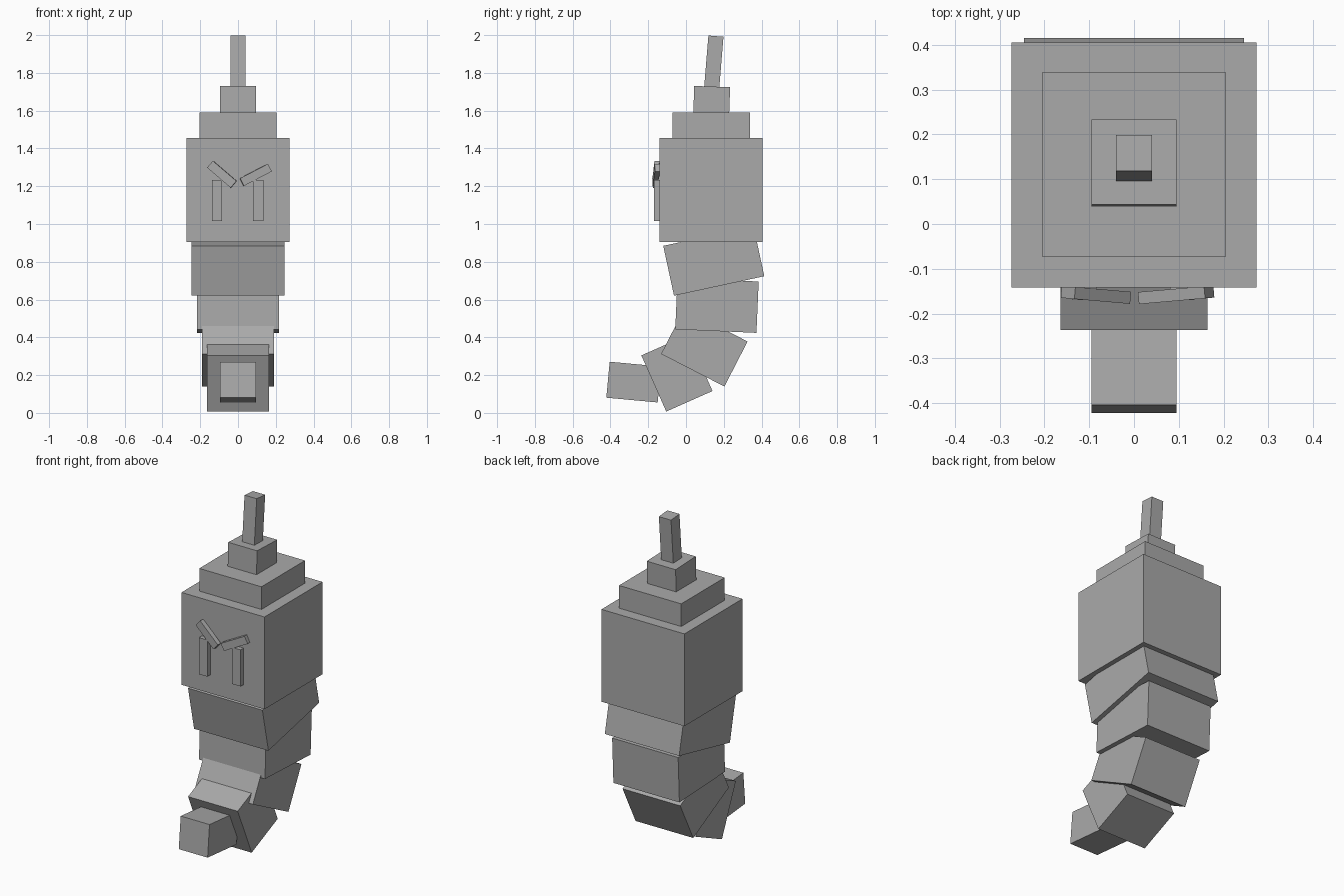
import bpy
import math

old = bpy.data.objects.get("Cube")
if old:
    bpy.data.objects.remove(old, do_unlink=True)

# Single flat grey
GREY = (0.4, 0.4, 0.4, 1.0)
grey = bpy.data.materials.new("plain grey")
grey.diffuse_color = GREY
grey.use_nodes = True
grey.node_tree.nodes["Principled BSDF"].inputs["Base Color"].default_value = GREY


def box(name, center, size, rot=(0, 0, 0)):
    """Flat shaded box with its full size and its rotation in degrees."""
    bpy.ops.mesh.primitive_cube_add(size=1, location=center,
                                    rotation=[math.radians(a) for a in rot])
    ob = bpy.context.object
    ob.name = name
    ob.scale = size
    ob.data.materials.append(grey)
    return ob


# Head with a stepped cap and a leaning spike
box("head", (0, 0.132, 1.18), (0.547, 0.547, 0.55))
box("cap_lower", (0, 0.133, 1.52), (0.41, 0.41, 0.14))
box("cap_upper", (0, 0.136, 1.655), (0.19, 0.19, 0.145), (-2, 0, 0))
box("spike", (0, 0.147, 1.855), (0.08, 0.08, 0.28), (-4.7, 0, 0))

# Curling body: y, z, width, depth, height, tilt about x
segments = [
    (0.147, 0.804, 0.490, 0.489, 0.270, 12.2),
    (0.164, 0.569, 0.435, 0.430, 0.272, -2.5),
    (0.097, 0.345, 0.380, 0.377, 0.268, -27.2),
    (-0.048, 0.210, 0.327, 0.268, 0.325, 23.9),
    (-0.277, 0.163, 0.190, 0.273, 0.191, -5.3),
]
for i, (y, z, w, d, h, tilt) in enumerate(segments, 1):
    name = "tail_tip" if i == len(segments) else f"body_segment_{i}"
    box(name, (0, y, z), (w, d, h), (tilt, 0, 0))

# Eyes
for side, x in (("left", 0.108), ("right", -0.111)):
    box(f"{side}_eye", (x, -0.15, 1.124), (0.055, 0.04, 0.218))

# Slanted brows
box("left_brow", (0.094, -0.158, 1.26), (0.167, 0.027, 0.045), (0, -27.5, 5))
box("right_brow", (-0.085, -0.158, 1.263), (0.164, 0.027, 0.047), (0, 40.5, -5))
